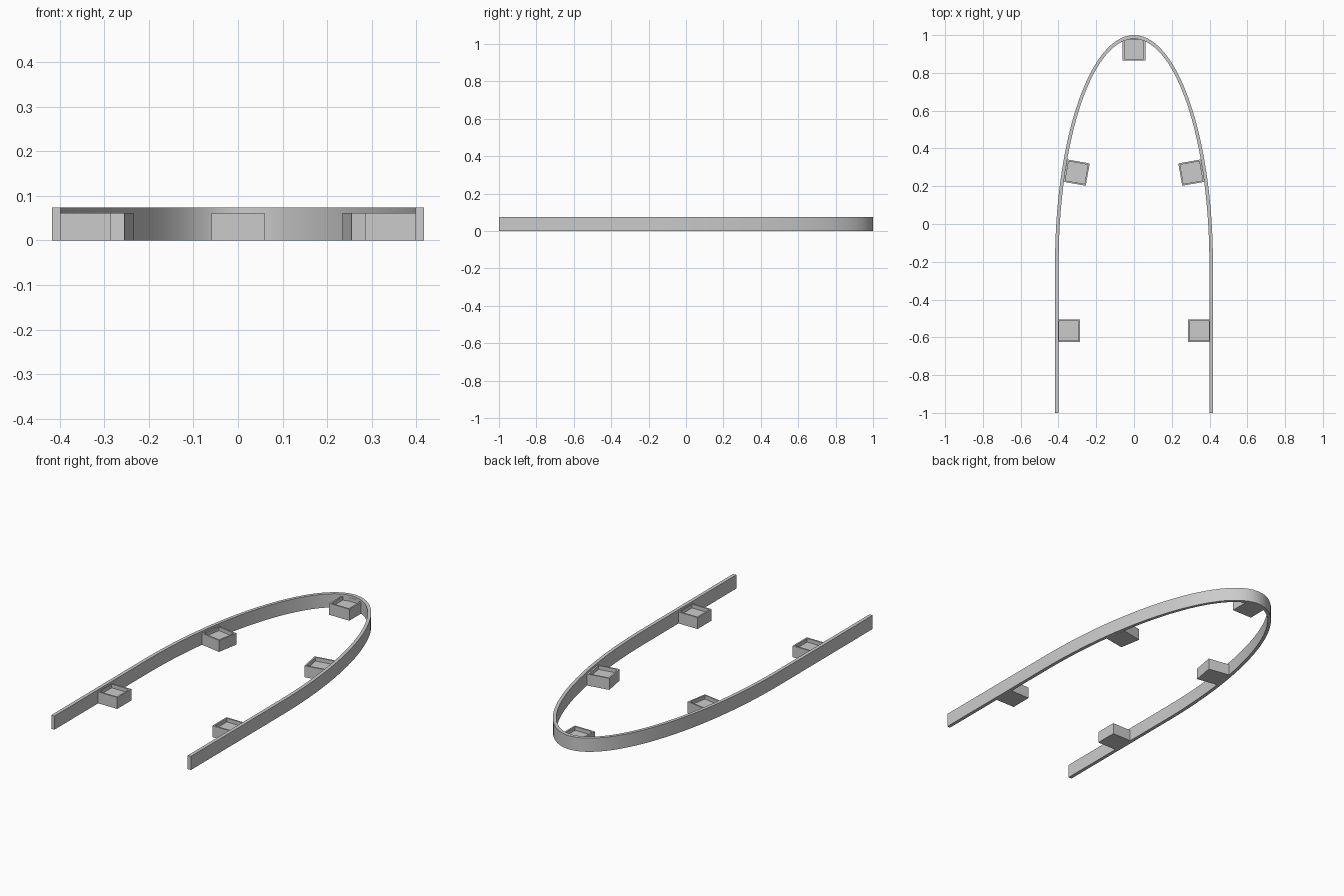
import bpy, bmesh
from math import sin, cos, pi, radians
from mathutils import Matrix

cube = bpy.data.objects.get("Cube")
if cube:
    bpy.data.objects.remove(cube)

grey = bpy.data.materials.new("plain grey")
grey.use_nodes = True
grey.diffuse_color = (0.6, 0.6, 0.6, 1)
grey.node_tree.nodes["Principled BSDF"].inputs["Base Color"].default_value = (0.6, 0.6, 0.6, 1)

RAIL_HEIGHT, SHOULDER = 0.074, -0.21
BOX_SIZE, BOX_HEIGHT, BOX_WALL, POCKET_DEPTH = 0.12, 0.062, 0.012, 0.02


def add_object(name, bm):
    bmesh.ops.recalc_face_normals(bm, faces=bm.faces)
    mesh = bpy.data.meshes.new(name)
    bm.to_mesh(mesh)
    bm.free()
    mesh.materials.append(grey)
    obj = bpy.data.objects.new(name, mesh)
    bpy.context.collection.objects.link(obj)
    return obj


def arch(half_width, length, steps=72):
    """Half ellipse with a straight leg at each end."""
    curve = [(half_width * cos(pi * i / steps), SHOULDER + length * sin(pi * i / steps))
             for i in range(steps + 1)]
    return [(half_width, -1)] + curve + [(-half_width, -1)]


# Curved rail: a flat strip between two arches, extruded upward
bm = bmesh.new()
outer = [bm.verts.new((x, y, 0)) for x, y in arch(0.418, 1.21)]
inner = [bm.verts.new((x, y, 0)) for x, y in arch(0.399, 1.19)]
for i in range(len(outer) - 1):
    bm.faces.new((outer[i], outer[i + 1], inner[i + 1], inner[i]))
top = bmesh.ops.extrude_face_region(bm, geom=bm.faces[:])["geom"]
bmesh.ops.translate(bm, vec=(0, 0, RAIL_HEIGHT),
                    verts=[v for v in top if isinstance(v, bmesh.types.BMVert)])
rail = add_object("curved_rail", bm)
bpy.ops.object.select_all(action='DESELECT')
rail.select_set(True)
bpy.context.view_layer.objects.active = rail
bpy.ops.object.shade_smooth_by_angle(angle=radians(30))


def socket_box(name, x, y, turn=0):
    """Square block with a shallow pocket in its top."""
    bm = bmesh.new()
    bmesh.ops.create_cube(bm, size=1, matrix=Matrix.Translation((0, 0, BOX_HEIGHT / 2))
                          @ Matrix.Diagonal((BOX_SIZE, BOX_SIZE, BOX_HEIGHT, 1)))
    bm.normal_update()
    lid = max(bm.faces, key=lambda f: f.calc_center_median().z)
    bmesh.ops.inset_region(bm, faces=[lid], thickness=BOX_WALL)
    floor = bmesh.ops.extrude_discrete_faces(bm, faces=[lid])["faces"][0]
    bmesh.ops.translate(bm, vec=(0, 0, -POCKET_DEPTH), verts=floor.verts[:])
    obj = add_object(name, bm)
    obj.location = (x, y, 0)
    obj.rotation_euler.z = radians(turn)


# Blocks along the inside of the rail
socket_box("back_socket_box", 0, 0.926)
for side, sign in (("left", 1), ("right", -1)):
    socket_box(side + "_middle_socket_box", sign * 0.304, 0.272, sign * 10)
    socket_box(side + "_front_socket_box", sign * 0.345, -0.566)
